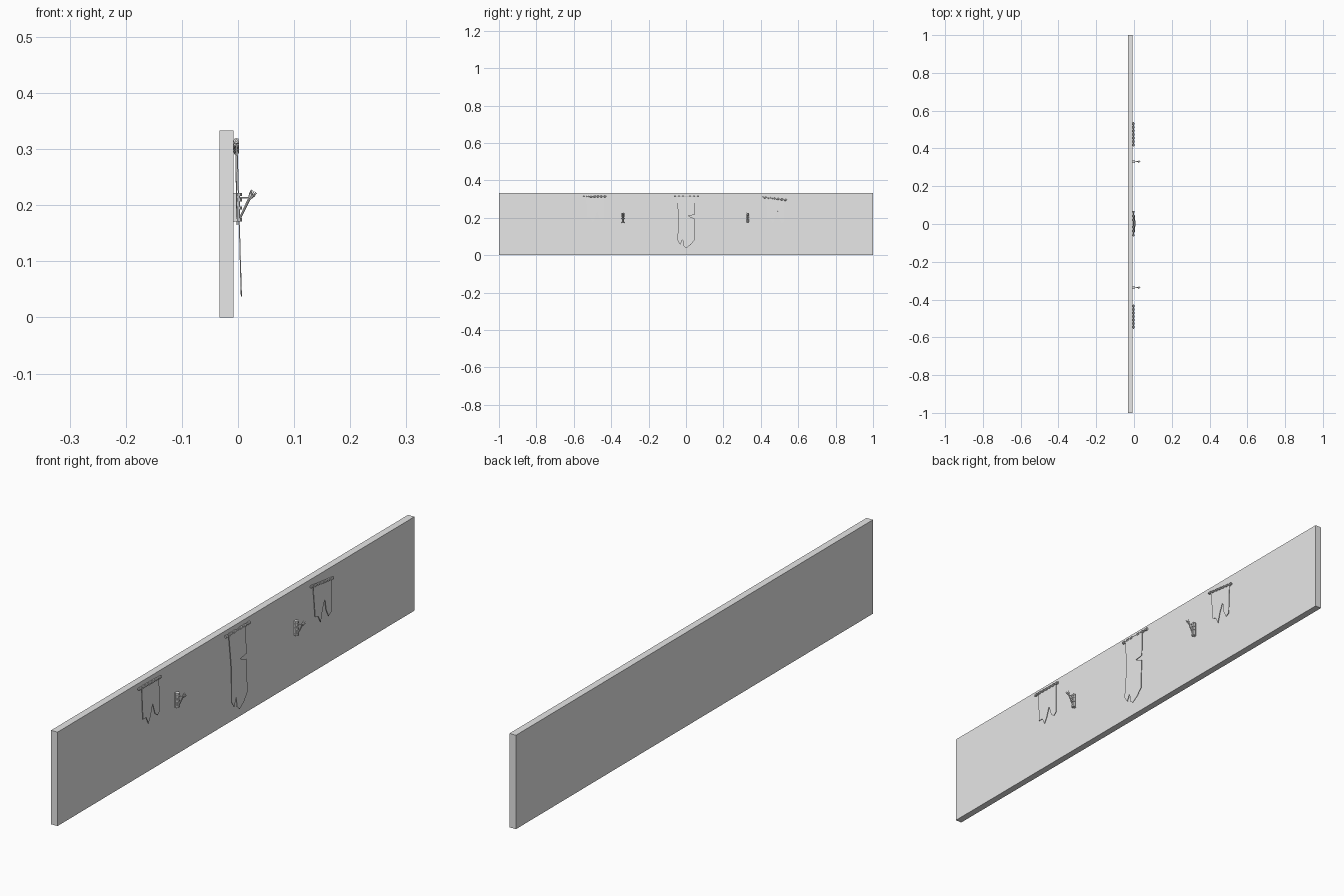
import bpy, bmesh, math
from mathutils import Vector

cube = bpy.data.objects.get("Cube")
if cube:
    bpy.data.objects.remove(cube, do_unlink=True)

# One plain grey for everything
grey = bpy.data.materials.new("plain_grey")
grey.use_nodes = True
grey.diffuse_color = (0.8, 0.8, 0.8, 1)
grey.node_tree.nodes["Principled BSDF"].inputs["Base Color"].default_value = (0.8, 0.8, 0.8, 1)


def finish(name, bm):
    bmesh.ops.recalc_face_normals(bm, faces=bm.faces)
    mesh = bpy.data.meshes.new(name)
    bm.to_mesh(mesh)
    bm.free()
    mesh.materials.append(grey)
    obj = bpy.data.objects.new(name, mesh)
    bpy.context.scene.collection.objects.link(obj)
    return obj


def add_box(bm, lo, hi):
    lo, hi = Vector(lo), Vector(hi)
    verts = bmesh.ops.create_cube(bm, size=1)["verts"]
    for v in verts:
        v.co = (lo + hi) / 2 + v.co * (hi - lo)


def add_rod(bm, a, b, r1, r2=None, sides=8):
    a, b = Vector(a), Vector(b)
    verts = bmesh.ops.create_cone(bm, cap_ends=True, segments=sides, radius1=r1,
                                  radius2=r1 if r2 is None else r2,
                                  depth=(b - a).length)["verts"]
    turn = (b - a).to_track_quat("Z", "Y")
    for v in verts:
        v.co = turn @ v.co + (a + b) / 2


# Wall slab
bm = bmesh.new()
add_box(bm, (-0.033, -1, 0), (-0.008, 1, 0.333))
finish("wall", bm)


def pole(name, start, end, ring_spots):
    """Thin rod with end knobs and the cloth loops tied around it."""
    a, b = Vector((-0.003, *start)), Vector((-0.003, *end))
    along = (b - a).normalized()
    bm = bmesh.new()
    add_rod(bm, a, b, 0.0025)
    for t in ring_spots:
        p = a.lerp(b, t)
        add_rod(bm, p - along * 0.005, p + along * 0.005, 0.005)
    finish(name, bm)


def cloth(name, outline, x_top, x_low, z_low):
    """Torn flat cloth that hangs slightly away from the wall."""
    bm = bmesh.new()
    z_top = 0.315
    verts = []
    for y, z in outline:
        t = (z_top - z) / (z_top - z_low)
        verts.append(bm.verts.new((x_top + (x_low - x_top) * t, y, z)))
    bm.faces.new(verts)
    obj = finish(name, bm)
    solid = obj.modifiers.new("thickness", "SOLIDIFY")
    solid.thickness = 0.002
    solid.offset = 0


# Long middle banner
pole("middle_pole", (-0.065, 0.315), (0.07, 0.315), (0.04, 0.2, 0.36, 0.64, 0.8, 0.96))
cloth("middle_cloth",
      [(-0.05, 0.313), (0.045, 0.313), (0.045, 0.215), (0.01, 0.21), (0.045, 0.195),
       (0.045, 0.08), (0.025, 0.055), (0, 0.037), (-0.014, 0.05), (-0.018, 0.085),
       (-0.03, 0.055), (-0.046, 0.08), (-0.04, 0.19), (-0.045, 0.26)],
      -0.002, 0.006, 0.037)

# Short side banners
rings = [(i + 0.5) / 7 for i in range(7)]
pole("right_pole", (-0.555, 0.315), (-0.425, 0.313), rings)
cloth("right_cloth",
      [(-0.535, 0.313), (-0.438, 0.313), (-0.436, 0.195), (-0.448, 0.185), (-0.462, 0.195),
       (-0.475, 0.235), (-0.488, 0.195), (-0.5, 0.175), (-0.512, 0.2), (-0.53, 0.2)],
      -0.004, -0.002, 0.17)
pole("left_pole", (0.41, 0.31), (0.54, 0.294), rings)
cloth("left_cloth",
      [(0.425, 0.307), (0.527, 0.295), (0.525, 0.18), (0.51, 0.17), (0.497, 0.195),
       (0.49, 0.238), (0.476, 0.205), (0.465, 0.165), (0.452, 0.19), (0.435, 0.195)],
      -0.004, -0.002, 0.165)


def torch(name, y):
    # Wall bracket: upright post with bands and caps
    bm = bmesh.new()
    add_rod(bm, (-0.002, y, 0.172), (-0.002, y, 0.22), 0.006)
    for z in (0.174, 0.195, 0.21, 0.219):
        add_rod(bm, (-0.001, y, z - 0.003), (-0.001, y, z + 0.003), 0.0078)
    add_box(bm, (-0.009, y - 0.006, 0.17), (-0.006, y + 0.006, 0.222))
    # Cross bar that holds the slanted shaft
    add_rod(bm, (0.003, y, 0.213), (0.021, y, 0.213), 0.0014, sides=6)
    finish(name + "_bracket", bm)

    # Slanted shaft with flared cup and prongs
    bm = bmesh.new()
    foot, neck, rim = (Vector((0.004, y, 0.178)), Vector((0.02, y, 0.211)),
                       Vector((0.025, y, 0.219)))
    add_rod(bm, foot, neck, 0.0018, 0.0025)
    add_rod(bm, neck, rim, 0.0025, 0.006)
    axis = (rim - neck).normalized()
    side = Vector((0, 1, 0))
    other = axis.cross(side)
    for i in range(5):
        a = i * math.tau / 5
        out = side * math.cos(a) + other * math.sin(a)
        add_rod(bm, rim + out * 0.0045, rim + out * 0.006 + axis * 0.007, 0.0014, 0.0006, 5)
    finish(name + "_shaft", bm)


torch("right_torch", -0.337)
torch("left_torch", 0.33)
